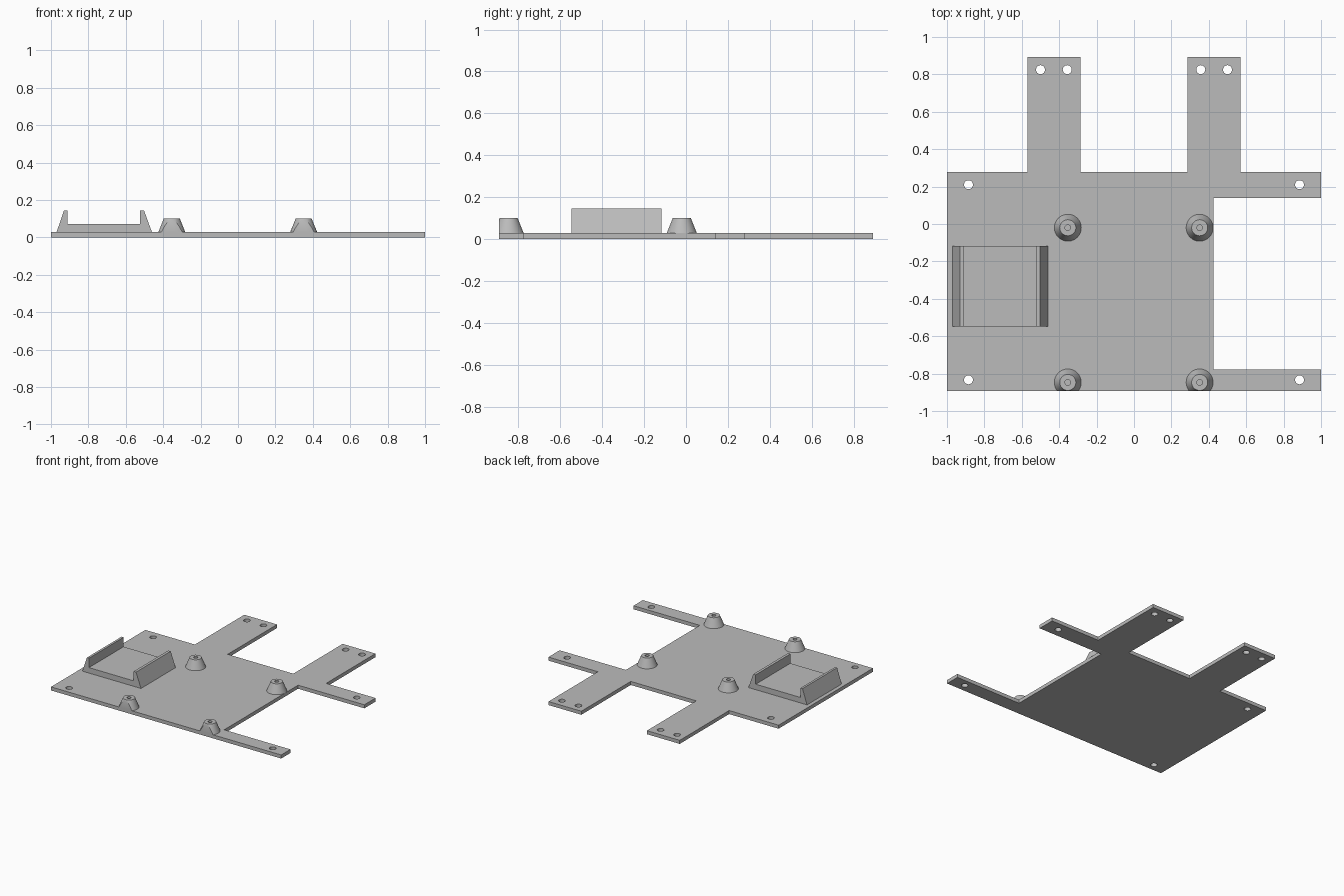
import bpy
import bmesh
import math

cube = bpy.data.objects.get("Cube")
if cube:
    bpy.data.objects.remove(cube, do_unlink=True)

TOP = 0.028      # plate thickness
FRONT = -0.892   # front edge of the plate

grey = bpy.data.materials.new("plain grey")
grey.use_nodes = True
colour = (0.5, 0.5, 0.5, 1)
grey.diffuse_color = colour
grey.node_tree.nodes["Principled BSDF"].inputs["Base Color"].default_value = colour


def finish(obj):
    obj.data.materials.clear()
    obj.data.materials.append(grey)
    bpy.ops.object.select_all(action="DESELECT")
    obj.select_set(True)
    bpy.context.view_layer.objects.active = obj
    bpy.ops.object.shade_smooth_by_angle(angle=math.radians(30))


def mesh_object(name, bm):
    bmesh.ops.recalc_face_normals(bm, faces=bm.faces)
    mesh = bpy.data.meshes.new(name)
    bm.to_mesh(mesh)
    bm.free()
    obj = bpy.data.objects.new(name, mesh)
    bpy.context.collection.objects.link(obj)
    finish(obj)


def circle(cx, cy, r, n=32):
    angles = [2 * math.pi * i / n for i in range(n)]
    return [(cx + r * math.cos(a), cy + r * math.sin(a)) for a in angles]


# Base plate: outline with round through holes, filled and extruded
outline = [(-1, FRONT), (1, FRONT), (1, -0.777), (0.424, -0.777),
           (0.424, 0.14), (1, 0.14), (1, 0.279), (0.57, 0.279),
           (0.57, 0.892), (0.285, 0.892), (0.285, 0.279), (-0.285, 0.279),
           (-0.285, 0.892), (-0.57, 0.892), (-0.57, 0.279), (-1, 0.279)]
holes = [(x, y) for x in (-0.885, 0.885) for y in (0.21, -0.833)]
holes += [(x, 0.825) for x in (-0.5, -0.357, 0.357, 0.5)]

curve = bpy.data.curves.new("base_plate", "CURVE")
curve.dimensions = "2D"
curve.fill_mode = "BOTH"
curve.extrude = TOP / 2
for loop in [outline] + [circle(x, y, 0.024) for x, y in holes]:
    spline = curve.splines.new("POLY")
    spline.points.add(len(loop) - 1)
    for point, (x, y) in zip(spline.points, loop):
        point.co = (x, y, 0, 1)
    spline.use_cyclic_u = True
plate = bpy.data.objects.new("base_plate", curve)
bpy.context.collection.objects.link(plate)
bpy.ops.object.select_all(action="DESELECT")
plate.select_set(True)
bpy.context.view_layer.objects.active = plate
bpy.ops.object.convert(target="MESH")
plate = bpy.context.view_layer.objects.active
bm = bmesh.new()
bm.from_mesh(plate.data)
bmesh.ops.translate(bm, verts=bm.verts, vec=(0, 0, TOP / 2))
bmesh.ops.remove_doubles(bm, verts=bm.verts, dist=0.0001)
bmesh.ops.recalc_face_normals(bm, faces=bm.faces)
bm.to_mesh(plate.data)
bm.free()
finish(plate)


# Tapered standoffs with a screw hole, trimmed flush with the front edge
def standoff(name, cx, cy):
    bm = bmesh.new()
    profile = [(0.072, TOP), (0.043, 0.1), (0.015, 0.1), (0.015, TOP)]
    rings = [[bm.verts.new((x, y, z)) for x, y in circle(cx, cy, r, 48)]
             for r, z in profile]
    for k, ring in enumerate(rings):
        upper = rings[(k + 1) % len(rings)]
        for i in range(48):
            j = (i + 1) % 48
            bm.faces.new((ring[i], ring[j], upper[j], upper[i]))
    cut = bmesh.ops.bisect_plane(
        bm, geom=bm.verts[:] + bm.edges[:] + bm.faces[:],
        plane_co=(0, FRONT, 0), plane_no=(0, -1, 0), clear_outer=True)
    edges = [e for e in cut["geom_cut"] if isinstance(e, bmesh.types.BMEdge)]
    if edges:
        bmesh.ops.holes_fill(bm, edges=edges, sides=0)
    mesh_object(name, bm)


for side, x in (("right", -0.354), ("left", 0.351)):
    for row, y in (("back", -0.02), ("front", -0.847)):
        standoff(f"{row}_{side}_standoff", x, y)

# Cradle: U-shaped section with sloping outer walls
section = [(-0.97, TOP), (-0.46, TOP), (-0.503, 0.145), (-0.524, 0.145),
           (-0.524, 0.071), (-0.912, 0.071), (-0.912, 0.145), (-0.93, 0.145)]
bm = bmesh.new()
face = bm.faces.new([bm.verts.new((x, -0.547, z)) for x, z in section])
extruded = bmesh.ops.extrude_face_region(bm, geom=[face], use_keep_orig=True)
moved = [v for v in extruded["geom"] if isinstance(v, bmesh.types.BMVert)]
bmesh.ops.translate(bm, verts=moved, vec=(0, 0.43, 0))
mesh_object("cradle", bm)
